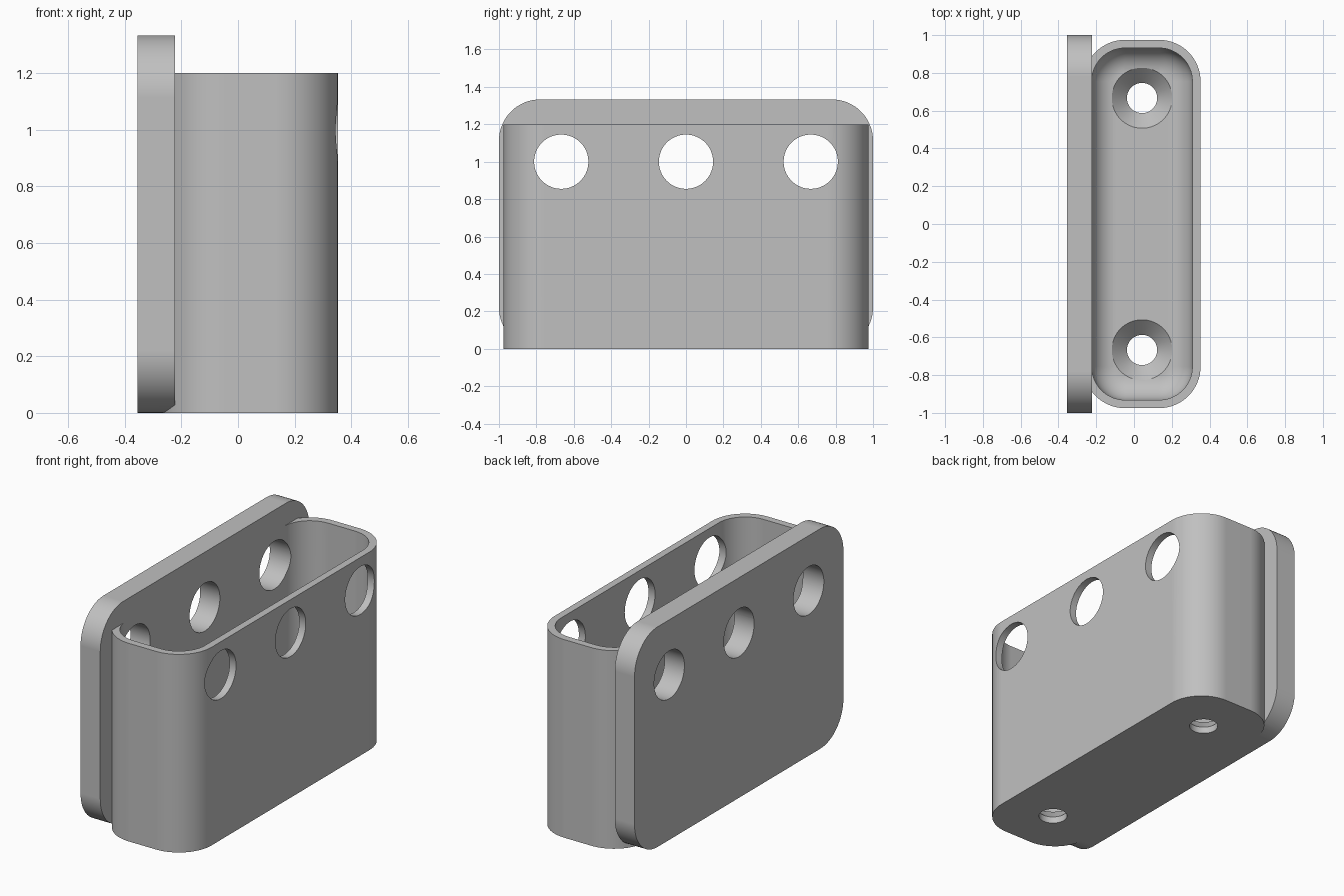
import bpy, bmesh
from math import pi, cos, sin, radians
from mathutils import Vector

cube = bpy.data.objects.get("Cube")
if cube:
    bpy.data.objects.remove(cube, do_unlink=True)

# Main dimensions
PLATE_BACK, PLATE_FACE, PLATE_H = -0.355, -0.223, 1.333
CUP_X, CUP_HX, CUP_HY, CUP_H = 0.0425, 0.31, 0.975, 1.2
WALL, FLOOR, CORNER, FILLET = 0.0435, 0.12, 0.22, 0.13
HOLE_Y = 0.667

grey = bpy.data.materials.new("plain grey")
grey.use_nodes = True
COLOUR = (0.527, 0.527, 0.527, 1)
grey.diffuse_color = COLOUR
grey.node_tree.nodes["Principled BSDF"].inputs["Base Color"].default_value = COLOUR


def rounded(hu, hv, r, steps=16):
    """Outline of a rounded rectangle as (u, v) pairs."""
    pts = []
    for q, (su, sv) in enumerate([(1, 1), (-1, 1), (-1, -1), (1, -1)]):
        for i in range(steps + 1):
            a = (q + i / steps) * pi / 2
            pts.append((su * (hu - r) + r * cos(a), sv * (hv - r) + r * sin(a)))
    return pts


def circle(r, n=64):
    return [(r * cos(2 * pi * i / n), r * sin(2 * pi * i / n)) for i in range(n)]


def loft(name, layers, centre, along_x=False):
    """Solid through stacked outlines, given as (height, outline)."""
    bm = bmesh.new()
    rings = []
    for h, outline in layers:
        rings.append([bm.verts.new(Vector(centre) + (Vector((h, u, v)) if along_x
                      else Vector((u, v, h)))) for u, v in outline])
    n = len(rings[0])
    for a, b in zip(rings, rings[1:]):
        for i in range(n):
            j = (i + 1) % n
            bm.faces.new((a[i], a[j], b[j], b[i]))
    bm.faces.new(rings[0][::-1])
    bm.faces.new(rings[-1])
    bmesh.ops.recalc_face_normals(bm, faces=bm.faces)
    mesh = bpy.data.meshes.new(name)
    bm.to_mesh(mesh)
    bm.free()
    mesh.materials.append(grey)
    ob = bpy.data.objects.new(name, mesh)
    bpy.context.collection.objects.link(ob)
    return ob


def activate(ob):
    bpy.ops.object.select_all(action='DESELECT')
    ob.select_set(True)
    bpy.context.view_layer.objects.active = ob


def combine(ob, other, operation):
    activate(ob)
    mod = ob.modifiers.new("combine", 'BOOLEAN')
    mod.object, mod.operation, mod.solver = other, operation, 'EXACT'
    bpy.ops.object.modifier_apply(modifier=mod.name)
    bpy.data.objects.remove(other, do_unlink=True)


# Cup with rounded corners
outer = rounded(CUP_HX, CUP_HY, CORNER)
holder = loft("wall_holder", [(0, outer), (CUP_H, outer)], (CUP_X, 0, 0))

# Cavity with a filleted floor
layers = []
for i in range(13):
    a = i / 12 * pi / 2
    inset = WALL + FILLET * (1 - sin(a))
    layers.append((FLOOR + FILLET * (1 - cos(a)),
                   rounded(CUP_HX - inset, CUP_HY - inset, CORNER - inset)))
layers.append((CUP_H + 0.1, layers[-1][1]))
combine(holder, loft("cavity", layers, (CUP_X, 0, 0)), 'DIFFERENCE')

# Back plate
outline = rounded(1, PLATE_H / 2, CORNER)
plate = loft("back_plate", [(PLATE_BACK, outline), (PLATE_FACE, outline)],
             (0, 0, PLATE_H / 2), along_x=True)
combine(holder, plate, 'UNION')

# Three holes through the plate and the far wall
for y in (-HOLE_Y, 0, HOLE_Y):
    ring = circle(0.145)
    combine(holder, loft("side_hole", [(-1, ring), (1, ring)], (0, y, 1), along_x=True),
            'DIFFERENCE')

# Two countersunk holes in the floor
for y in (-HOLE_Y, HOLE_Y):
    sink = [(-0.1, circle(0.08)), (0.04, circle(0.08)),
            (FLOOR, circle(0.16)), (0.2, circle(0.16))]
    combine(holder, loft("floor_hole", sink, (CUP_X, y, 0)), 'DIFFERENCE')

# Smooth rounded surfaces, crisp edges
activate(holder)
bpy.ops.object.shade_smooth_by_angle(angle=radians(25))
weighted = holder.modifiers.new("flat planes", 'WEIGHTED_NORMAL')
weighted.keep_sharp = True
